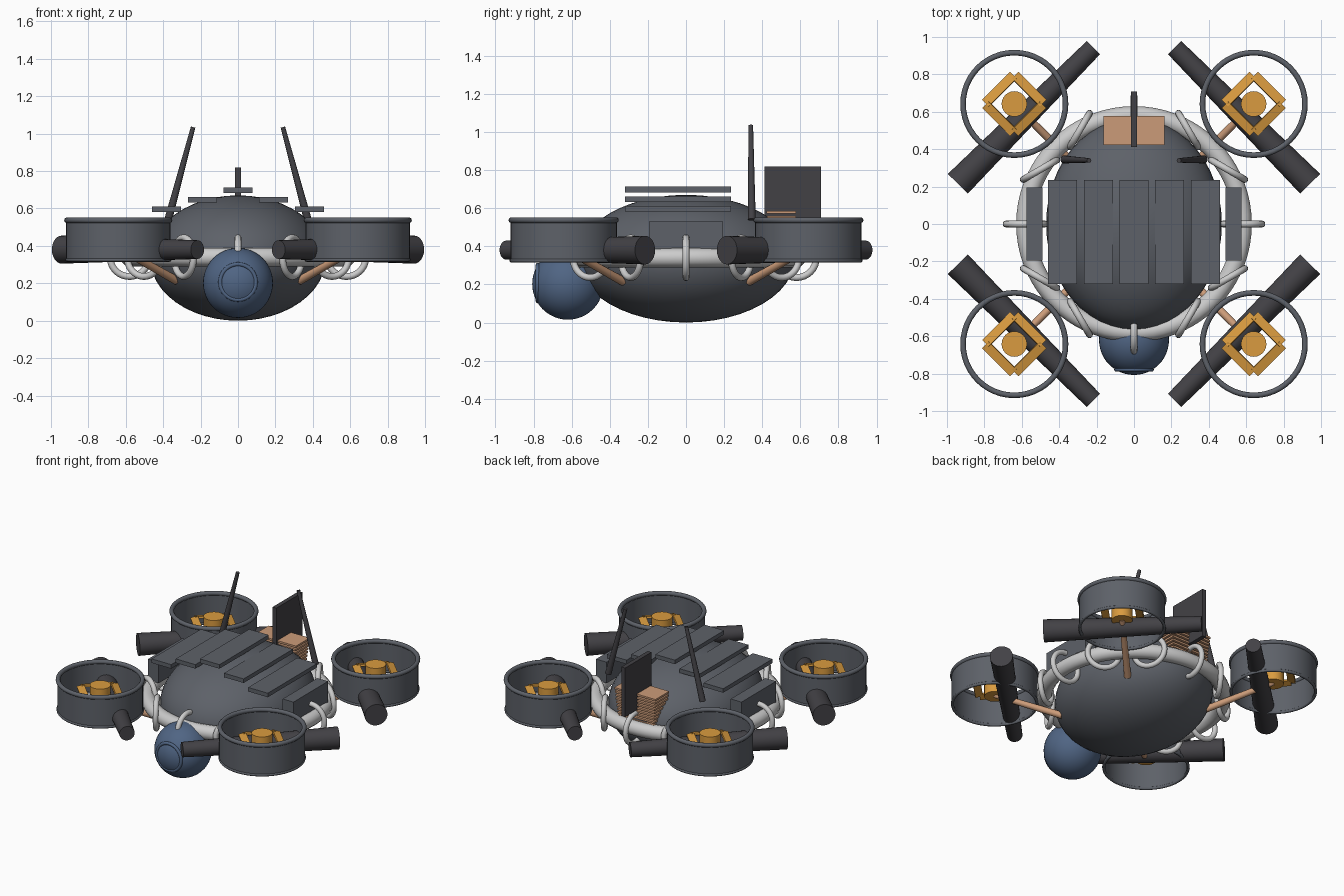
import bpy
from math import radians, cos, sin
from mathutils import Vector, Matrix

if "Cube" in bpy.data.objects:
    bpy.data.objects.remove(bpy.data.objects["Cube"])


def mat(name, rgb):
    m = bpy.data.materials.new(name)
    m.diffuse_color = (*rgb, 1)
    m.use_nodes = True
    m.node_tree.nodes["Principled BSDF"].inputs["Base Color"].default_value = m.diffuse_color
    return m


SLATE = mat("slate", (0.11, 0.12, 0.14))
DARK = mat("charcoal", (0.055, 0.053, 0.06))
WHITE = mat("white", (0.75, 0.76, 0.78))
BLUE = mat("blue", (0.08, 0.13, 0.23))
AMBER = mat("amber", (0.70, 0.33, 0.05))
TAN = mat("tan", (0.60, 0.33, 0.19))


def finish(name, m, smooth=True):
    o = bpy.context.object
    o.name = name
    o.data.materials.append(m)
    if smooth:
        bpy.ops.object.shade_smooth_by_angle(angle=radians(35))
    return o


def ball(name, loc, scale, m):
    bpy.ops.mesh.primitive_uv_sphere_add(segments=48, ring_count=24, radius=1, location=loc)
    bpy.context.object.scale = scale
    return finish(name, m)


def torus(name, loc, major, minor, m, rot=(0, 0, 0), seg=48):
    bpy.ops.mesh.primitive_torus_add(location=loc, rotation=rot, major_radius=major,
                                     minor_radius=minor, major_segments=seg, minor_segments=12)
    return finish(name, m)


def box(name, loc, size, m, rot=None):
    bpy.ops.mesh.primitive_cube_add(size=1, location=loc)
    o = bpy.context.object
    o.scale = size
    if rot:
        o.rotation_euler = rot
    return finish(name, m, False)


def rod(name, a, b, ra, rb, m):
    # tapered cylinder from point a to point b
    a, b = Vector(a), Vector(b)
    d = b - a
    bpy.ops.mesh.primitive_cone_add(vertices=24, radius1=ra, radius2=rb, depth=d.length,
                                    location=(a + b) / 2,
                                    rotation=d.to_track_quat('Z', 'Y').to_euler())
    return finish(name, m)


def lathe(name, loc, profile, m, n=48):
    # closed profile of (radius, z) revolved around z
    k = len(profile)
    verts = [(r * cos(6.2831853 * i / n), r * sin(6.2831853 * i / n), z)
             for i in range(n) for r, z in profile]
    faces = [(i * k + j, (i + 1) % n * k + j, (i + 1) % n * k + (j + 1) % k, i * k + (j + 1) % k)
             for i in range(n) for j in range(k)]
    me = bpy.data.meshes.new(name)
    me.from_pydata(verts, [], faces)
    o = bpy.data.objects.new(name, me)
    o.location = loc
    bpy.context.collection.objects.link(o)
    bpy.ops.object.select_all(action='DESELECT')
    o.select_set(True)
    bpy.context.view_layer.objects.active = o
    return finish(name, m)


# hull and collar ring
ball("hull", (0, 0, 0.335), (0.47, 0.57, 0.335), SLATE)
torus("collar_ring", (0, 0, 0.34), 0.58, 0.05, WHITE, seg=72)

# hoops around the collar, each turned opposite to its position angle
for i in range(12):
    a = radians(30 * i)
    torus("collar_hoop", (0.58 * cos(a), 0.58 * sin(a), 0.34), 0.104, 0.018, WHITE,
          (radians(90), 0, -a), 32)

# front sensor ball with lens ring
ball("sensor_ball", (0, -0.62, 0.202), (0.187, 0.187, 0.187), BLUE)
torus("lens_ring", (0, -0.778, 0.207), 0.095, 0.011, BLUE, (radians(90), 0, 0))

# stepped roof panels and side panels
for i in range(-2, 3):
    box("roof_panel", (0.191 * i, -0.042, 0.698 - 0.051 * abs(i)), (0.155, 0.556, 0.029), SLATE)
for s in (-1, 1):
    box("side_panel", (0.533 * s, 0, 0.455), (0.085, 0.39, 0.15), SLATE)

# antennas, tail plate and stacked cooling slabs
for s in (-1, 1):
    rod("antenna", (0.373 * s, 0.345, 0.54), (0.24 * s, 0.34, 1.035), 0.021, 0.012, DARK)
box("tail_plate", (0, 0.56, 0.645), (0.03, 0.297, 0.35), DARK)
for i in range(10):
    w = 0.85 + 0.15 * i / 9
    box("cooling_slab", (0, 0.5, 0.36 + 0.0242 * i), (0.325 * w, 0.155 * w, 0.013), TAN)

# four ducted rotors with cross tubes and struts
for sx in (-1, 1):
    for sy in (-1, 1):
        x, y = 0.64 * sx, 0.642 * sy
        lathe("rotor_duct", (x, y, 0), [(0.268, 0.322), (0.279, 0.322), (0.279, 0.54), (0.268, 0.54)], SLATE)
        torus("duct_top_rim", (x, y, 0.537), 0.274, 0.015, SLATE)
        torus("duct_bottom_rim", (x, y, 0.325), 0.274, 0.01, SLATE)
        rod("rotor_hub", (x, y, 0.38), (x, y, 0.5), 0.068, 0.068, AMBER)
        for k in range(4):
            a = radians(45 + 90 * k)
            box("rotor_blade", (x + 0.111 * cos(a), y + 0.111 * sin(a), 0.45),
                (0.05, 0.212, 0.014), AMBER,
                (Matrix.Rotation(a, 3, 'Z') @ Matrix.Rotation(radians(15), 3, 'Y')).to_euler())
        rod("cross_tube", (0.942 * sx, 0.215 * sy, 0.38), (0.217 * sx, 0.943 * sy, 0.38),
            0.075, 0.05, DARK)
        rod("strut", (0.33 * sx, 0.33 * sy, 0.215), (x, y, 0.39), 0.023, 0.018, TAN)
